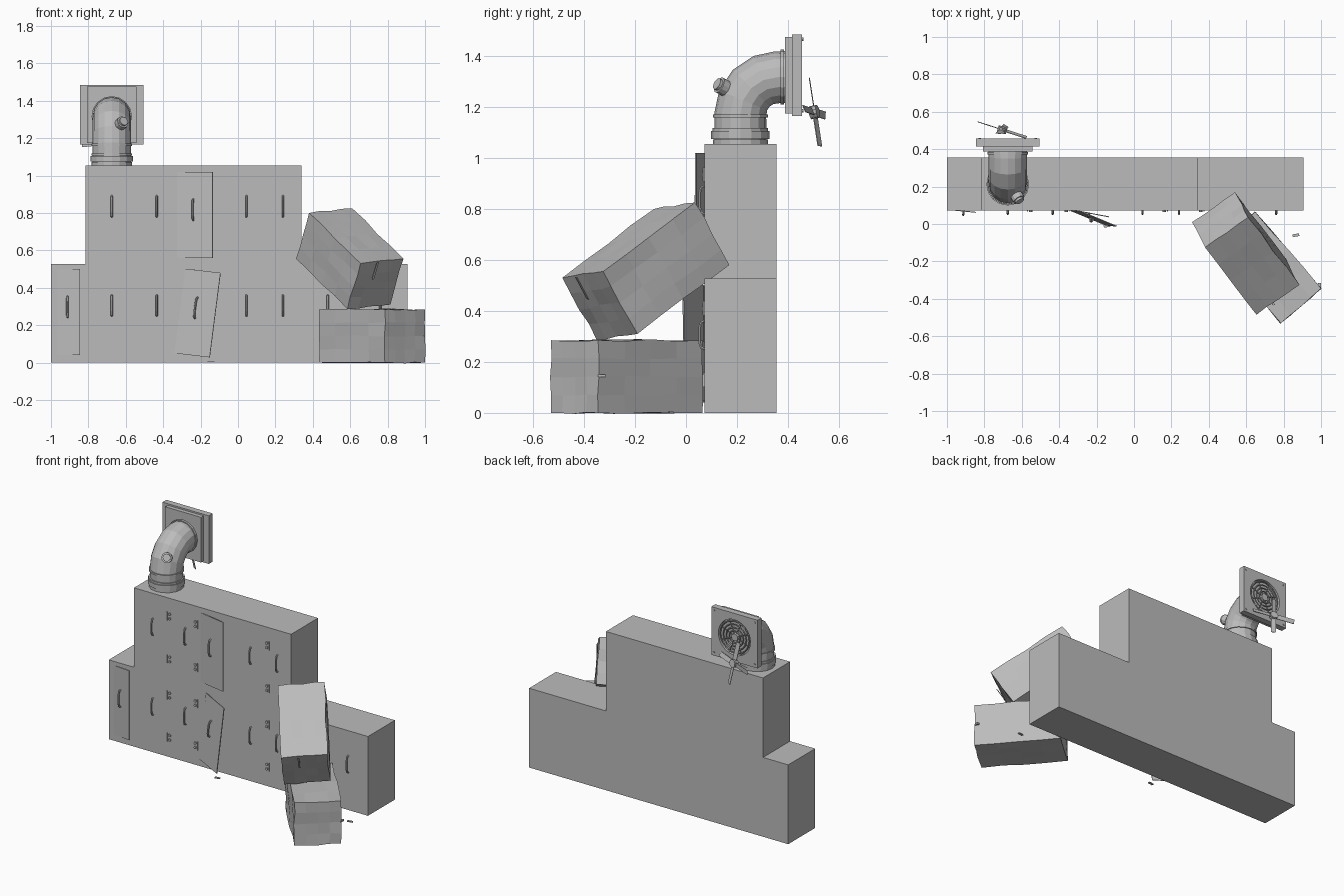
import bpy, bmesh, math, random
from mathutils import Matrix, Vector

random.seed(4)
if "Cube" in bpy.data.objects:
    bpy.data.objects.remove(bpy.data.objects["Cube"], do_unlink=True)

grey = bpy.data.materials.new("plain grey metal")
grey.use_nodes = True
COLOUR = (0.5, 0.5, 0.5, 1)
grey.diffuse_color = COLOUR
grey.node_tree.nodes["Principled BSDF"].inputs["Base Color"].default_value = COLOUR


def finish(name, bm):
    bmesh.ops.recalc_face_normals(bm, faces=bm.faces)
    me = bpy.data.meshes.new(name)
    bm.to_mesh(me)
    bm.free()
    me.materials.append(grey)
    ob = bpy.data.objects.new(name, me)
    bpy.context.collection.objects.link(ob)
    return ob


def slab(name, corner, a, b, c, dent=0.0):
    """Box spanned from a corner by three edge vectors, optionally battered."""
    bm = bmesh.new()
    bmesh.ops.create_cube(bm, size=1)
    if dent:
        bmesh.ops.subdivide_edges(bm, edges=bm.edges, cuts=3, use_grid_fill=True)
    a, b, c = Vector(a), Vector(b), Vector(c)
    for v in bm.verts:
        p = v.co + Vector((.5, .5, .5))
        corner_vert = all(abs(abs(k) - .5) < .01 for k in v.co)
        v.co = Vector(corner) + a * p.x + b * p.y + c * p.z
        if dent and not corner_vert:
            v.co += Vector([random.uniform(-dent, dent) for _ in range(3)])
    return finish(name, bm)


def box(name, lo, hi):
    d = [h - l for l, h in zip(lo, hi)]
    return slab(name, lo, (d[0], 0, 0), (0, d[1], 0), (0, 0, d[2]))


def rod(name, centre, axis, radius, length, sides=16, radius2=None):
    bm = bmesh.new()
    turn = Vector(axis).to_track_quat('Z', 'Y').to_matrix().to_4x4()
    bmesh.ops.create_cone(bm, cap_ends=True, segments=sides, radius1=radius,
                          radius2=radius if radius2 is None else radius2, depth=length,
                          matrix=Matrix.Translation(centre) @ turn)
    return finish(name, bm)


def tube(name, path, radii, sides):
    """Sweep a circle along a path in a plane of constant x."""
    bm = bmesh.new()
    rings = []
    for i, (p, r) in enumerate(zip(path, radii)):
        t = (path[min(i + 1, len(path) - 1)] - path[max(i - 1, 0)]).normalized()
        side = Vector((1, 0, 0))
        up = t.cross(side)
        angles = [2 * math.pi * k / sides for k in range(sides)]
        rings.append([bm.verts.new(p + r * (math.cos(w) * side + math.sin(w) * up)) for w in angles])
    for lower, upper in zip(rings, rings[1:]):
        for k in range(sides):
            n = (k + 1) % sides
            bm.faces.new((lower[k], lower[n], upper[n], upper[k]))
    bm.faces.new(rings[0])
    bm.faces.new(rings[-1])
    return finish(name, bm)


def handle(name, matrix):
    """Bowed pull handle, built standing up and facing -y."""
    path = [Vector((0, y, z)) for y, z in
            ((0, -.055), (-.012, -.05), (-.018, -.03), (-.018, .03), (-.012, .05), (0, .055))]
    ob = tube(name, path, [.006] * len(path), 6)
    ob.data.transform(matrix)
    return ob


# Stepped cabinet body
FRONT = .072
box("lower_cabinet", (-1, FRONT, 0), (.905, .355, .527))
box("upper_cabinet", (-.815, FRONT, .527), (.34, .355, 1.055))

# Handles of the closed doors
for z, row in ((.835, (-.675, -.435, .045, .24)),
               (.305, (-.675, -.435, .045, .24, .48, .76))):
    for x in row:
        handle("door_handle", Matrix.Translation((x, FRONT, z)))

# Hinges: two studs beside a thin leaf
hinges = [(x, z, s) for x, s in ((-.555, -1), (-.36, 1), (.165, 1)) for z in (.935, .65, .41, .13)]
hinges += [(.36, z, 1) for z in (.41, .13)]
for x, z, s in hinges:
    box("hinge_leaf", (x + s * .014 - .002, FRONT - .006, z - .028), (x + s * .014 + .002, FRONT, z + .028))
    for dz in (-.015, .015):
        rod("hinge_stud", (x - s * .003, FRONT - .003, z + dz), (0, 1, 0), .009, .008, 8)


def open_door(name, hinge, across, up):
    """Thin door leaf with a handle following its tilt."""
    across, up = Vector(across), Vector(up)
    normal = up.cross(across).normalized()
    slab(name, hinge, across, up, normal * .005)
    out = normal if normal.y < 0 else -normal
    z = up.normalized()
    x = z.cross(out).normalized()
    m = Matrix((x, -out, z)).transposed().to_4x4()
    m.translation = Vector(hinge) + across * .45 + up * .56
    handle(name + "_handle", m)


# Doors standing ajar and one hanging loose
open_door("upper_ajar_door", (-.325, FRONT, .56), (.19, -.036, 0), (0, 0, .46))
open_door("left_ajar_door", (-.965, FRONT, .04), (.12, -.012, 0), (0, 0, .46))
open_door("loose_door", (-.34, .07, .05), (.188, -.078, -.022), (.058, -.006, .452))

# Fallen crates
slab("floor_crate", (.785, -.53, 0), (.215, .185, 0), (-.352, .41, 0), (0, 0, .285), .004)
slab("tipped_crate", (.655, -.485, .53), (.23, .16, .025), (-.275, .36, .27), (-.07, .135, -.245), .004)
slab("tipped_crate_latch", (.74, -.43, .53), (.01, .004, 0), (.003, -.006, .004), (-.025, .045, -.085))
box("floor_crate_catch", (.985, -.345, .14), (1.0, -.315, .15))

# Scraps on the floor
for x, y in ((.87, -.07), (-.14, -.02)):
    slab("floor_scrap", (x - .02, y, 0), (.035, .006, 0), (-.004, .014, 0), (0, 0, .006))

# Duct with collars and elbow
PX, PY, R = -.675, .213, .102
BEND = .147
path = [Vector((PX, PY, 1.05))]
for i in range(5):
    w = math.pi / 2 * i / 4
    path.append(Vector((PX, PY + BEND * (1 - math.cos(w)), 1.17 + BEND * math.sin(w))))
path.append(Vector((PX, .41, 1.17 + BEND)))
tube("duct_elbow", path, [R] * len(path), 16)
for z, h, r in ((1.063, .02, .108), (1.09, .03, .114), (1.112, .012, .109), (1.165, .012, .108)):
    rod("duct_collar", (PX, PY, z), (0, 0, 1), r, h)
rod("duct_end_collar", (PX, .378, 1.317), (0, 1, 0), .108, .014)
rod("duct_port", (-.622, .142, 1.28), (.45, -.75, .4), .033, .03, 12)
rod("duct_port_cap", (-.618, .135, 1.284), (.45, -.75, .4), .024, .036, 12)

# Vent housing with a round opening at the back
VX, VZ = -.675, 1.325
box("vent_inner_plate", (VX - .132, .388, VZ - .15), (VX + .132, .416, VZ + .15))
frame = box("vent_frame", (VX - .17, .415, VZ - .16), (VX + .17, .456, VZ + .16))
cutter = rod("vent_cutter", (VX, .46, VZ), (0, 1, 0), .118, .06, 32)
cutter.hide_render = True
cutter.hide_viewport = True
cut = frame.modifiers.new("opening", 'BOOLEAN')
cut.object = cutter
cut.operation = 'DIFFERENCE'
cut.solver = 'EXACT'

# Guard rings, hub and spokes
for r in (.04, .062, .084, .106):
    bpy.ops.mesh.primitive_torus_add(major_segments=24, minor_segments=4, major_radius=r, minor_radius=.004,
                                     location=(VX, .45, VZ), rotation=(math.pi / 2, 0, 0))
    bpy.context.object.name = "guard_ring"
    bpy.context.object.data.materials.append(grey)
rod("guard_hub", (VX, .445, VZ), (0, 1, 0), .024, .02, 12)
for i in range(4):
    w = math.pi * (i / 4 + .125)
    rod("guard_spoke", (VX, .444, VZ), (math.cos(w), 0, math.sin(w)), .003, .235, 4)

# Rivets on the frame corners
for sx in (-1, 1):
    for sz in (-1, 1):
        rod("frame_rivet", (VX + sx * .15, .457, VZ + sz * .14), (0, 1, 0), .007, .006, 8)

# Loose fan rotor hanging behind the vent
hub = Vector((-.705, .503, 1.18))
normal = Vector((.3, 1, .2)).normalized()
first = Vector((-.95, .31, -.1))
first = (first - normal * first.dot(normal)).normalized()
rod("rotor_hub", hub, normal, .026, .03, 10)
for i in range(4):
    d = Matrix.Rotation(i * math.pi / 2, 3, normal) @ first
    w = (normal.cross(d) + normal * .25).normalized() * .03
    slab("rotor_blade", hub + d * .015 - w / 2, d * .122, w, normal * .003)
